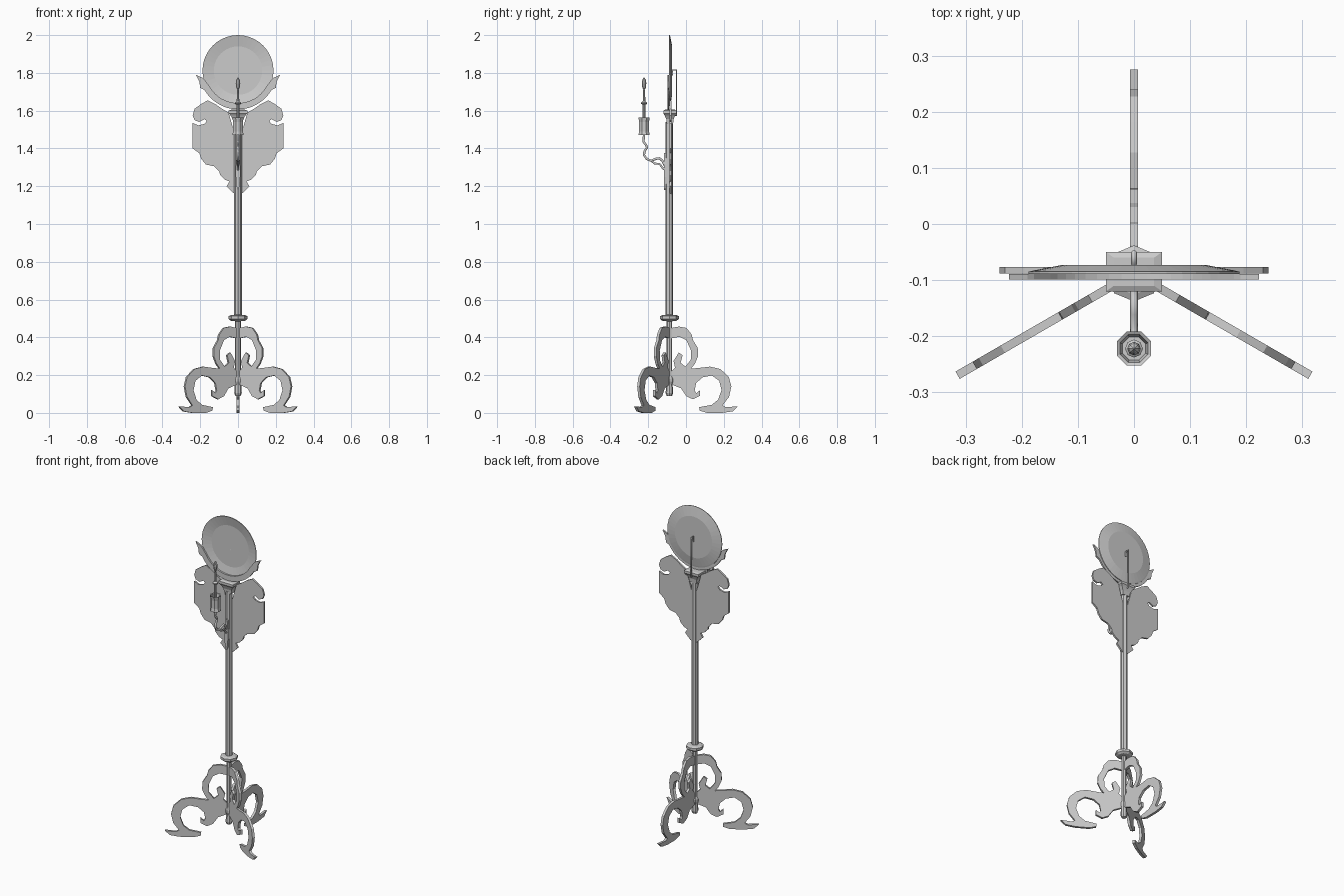
import bpy, bmesh, math
from mathutils import Matrix, Vector

POLE_Y = -0.088


def finish(name, bm):
    bmesh.ops.remove_doubles(bm, verts=bm.verts, dist=1e-5)
    bmesh.ops.recalc_face_normals(bm, faces=bm.faces)
    me = bpy.data.meshes.new(name)
    bm.to_mesh(me)
    bm.free()
    ob = bpy.data.objects.new(name, me)
    bpy.context.collection.objects.link(ob)
    return ob


def lathe(name, profile, sides, y, matrix=None, phase=0.0):
    """Revolve (radius, height) points about a vertical axis at (0, y)."""
    bm = bmesh.new()
    rings = []
    for r, z in profile:
        rings.append([bm.verts.new((r * math.cos(phase + math.tau * i / sides),
                                    r * math.sin(phase + math.tau * i / sides), z))
                      for i in range(sides)])
    for a, b in zip(rings, rings[1:]):
        for i in range(sides):
            j = (i + 1) % sides
            bm.faces.new((a[i], a[j], b[j], b[i]))
    if matrix:
        bmesh.ops.transform(bm, matrix=matrix, verts=bm.verts)
    bmesh.ops.translate(bm, vec=(0, y, 0), verts=bm.verts)
    return finish(name, bm)


def plate(name, outline, y0, y1):
    """Extrude an (x, z) outline from y0 to y1."""
    bm = bmesh.new()
    f = bm.faces.new([bm.verts.new((x, y0, z)) for x, z in outline])
    ext = bmesh.ops.extrude_face_region(bm, geom=[f], use_keep_orig=True)
    verts = [v for v in ext["geom"] if isinstance(v, bmesh.types.BMVert)]
    bmesh.ops.translate(bm, vec=(0, y1 - y0, 0), verts=verts)
    return finish(name, bm)


def rod(name, points, radius, res=1):
    """Round bar along (y, z) points in the x = 0 plane."""
    cu = bpy.data.curves.new(name, 'CURVE')
    cu.dimensions = '3D'
    cu.bevel_depth = radius
    cu.bevel_resolution = res
    cu.use_fill_caps = True
    sp = cu.splines.new('POLY')
    sp.points.add(len(points) - 1)
    for p, (y, z) in zip(sp.points, points):
        p.co = (0, y, z, 1)
    ob = bpy.data.objects.new(name, cu)
    bpy.context.collection.objects.link(ob)
    return ob


def mirrored(half):
    return half + [(-x, z) for x, z in reversed(half) if x > 1e-6]


# Pole with collar and bottom finial
lathe("pole", [(0, .088), (.014, .09), (.02, .105), (.017, .15), (.022, .165), (.022, .18),
               (.015, .195), (.015, .49), (.02, .50), (.02, 1.54), (0, 1.54)], 8, POLE_Y)
lathe("pole_collar", [(.015, .485), (.038, .488), (.05, .497), (.05, .512), (.038, .518),
                      (.015, .52)], 8, POLE_Y)

# Rectangular capital
q = math.sqrt(2)
lathe("capital", [(0, 1.53), (.024 * q, 1.53), (.028 * q, 1.555), (.04 * q, 1.575),
                  (.05 * q, 1.585), (.05 * q, 1.60), (.036 * q, 1.605), (0, 1.605)],
      4, POLE_Y + .003, Matrix.Diagonal((1, .7, 1, 1)), math.pi / 4)

# Three scroll legs cut from flat plate
leg = [(.012, .45), (.05, .457), (.09, .45), (.118, .415), (.125, .385), (.15, .345), (.152, .30),
       (.135, .26), (.115, .235), (.15, .237), (.215, .245), (.27, .232), (.315, .19),
       (.328, .14), (.316, .085), (.282, .04), (.30, .03), (.363, .035), (.335, .008),
       (.28, 0), (.20, 0), (.16, .012), (.158, .03), (.225, .043), (.258, .07), (.276, .12),
       (.264, .17), (.225, .198), (.175, .188), (.142, .158), (.134, .12), (.142, .104),
       (.162, .12), (.162, .09), (.125, .072), (.09, .088), (.062, .13), (.012, .15),
       (.012, .22), (.03, .24), (.022, .275), (.05, .32), (.07, .305), (.06, .265),
       (.085, .245), (.113, .28), (.115, .33), (.09, .385), (.055, .403), (.012, .395)]
for i, side in enumerate(("back", "left", "right")):
    ob = plate(f"{side}_leg", leg, -.0075, .0075)
    ob.data.transform(Matrix.Translation((0, POLE_Y, 0)) @
                      Matrix.Rotation(math.pi / 2 + i * math.tau / 3, 4, 'Z'))

# Shield-shaped back panel, notched around the pole top
shield = [(0, 1.47), (.018, 1.48), (.05, 1.59), (.085, 1.61), (.12, 1.635), (.16, 1.655),
          (.195, 1.635), (.23, 1.61), (.24, 1.575), (.23, 1.55), (.205, 1.54), (.178, 1.555),
          (.165, 1.545), (.178, 1.53), (.21, 1.522), (.24, 1.535), (.24, 1.40), (.205, 1.375),
          (.195, 1.345), (.17, 1.315), (.125, 1.305), (.10, 1.28), (.095, 1.26), (.07, 1.235),
          (.045, 1.225), (.06, 1.20), (.025, 1.165), (0, 1.15)]
plate("shield_panel", mirrored(shield), -.088, -.077)

# Dished reflector disc, thin shell facing the front
disc_c = 1.812
to_front = Matrix.Translation((0, 0, disc_c)) @ Matrix.Rotation(-math.pi / 2, 4, 'X')
lathe("reflector_disc", [(0, .012), (.128, .012), (.18, .001), (.188, -.001), (.188, .003),
                         (.18, .005), (.128, .015), (0, .015)], 40, POLE_Y, to_front)

# Crescent cradle in front of the disc rim
outer = [(.205 * math.sin(a), disc_c - .205 * math.cos(a))
         for a in [math.radians(7.5 * k) for k in range(9)]]
inner = [(.172 * math.sin(a), disc_c - .172 * math.cos(a))
         for a in [math.radians(7.5 * k) for k in range(9, -1, -1)]]
horn = [(.20, 1.72), (.205, 1.755), (.223, 1.79), (.19, 1.775), (.178, 1.765)]
plate("crescent_cradle", mirrored(outer + horn + inner[1:]), -.099, -.089)

# Rear support rod hooked to the disc centre
rod("disc_support", [(-.07, 1.575), (-.05, 1.575), (-.05, 1.815), (-.072, 1.815),
                     (-.072, 1.785)], .005)

# Candle bracket: back plate, curled arm and spur
plate("bracket_plate", mirrored([(0, 1.375), (.007, 1.365), (.012, 1.31), (.012, 1.25),
                                 (.006, 1.19), (0, 1.18)]), -.117, -.10)
CUP_Y = -.222
rod("candle_arm", [(CUP_Y, 1.48), (CUP_Y - .003, 1.435), (-.212, 1.42), (-.206, 1.405),
                   (-.220, 1.385), (-.222, 1.365), (-.208, 1.345), (-.185, 1.335),
                   (-.16, 1.345), (-.14, 1.348), (-.125, 1.335), (-.112, 1.31)], .007)
rod("arm_spur", [(-.185, 1.335), (-.165, 1.32), (-.14, 1.318), (-.122, 1.295), (-.11, 1.285)], .006)

# Candle cup, candle and flame
lathe("candle_cup", [(0, 1.475), (.033, 1.47), (.028, 1.49), (.028, 1.54), (.033, 1.565),
                     (.027, 1.562), (.022, 1.54), (0, 1.54)], 8, CUP_Y, phase=math.pi / 8)
lathe("candle", [(0, 1.54), (.007, 1.54), (.007, 1.63), (.016, 1.637), (.016, 1.643),
                 (.007, 1.65), (.005, 1.71), (0, 1.71)], 8, CUP_Y)
lathe("flame", [(0, 1.705), (.009, 1.72), (.012, 1.745), (.009, 1.765), (0, 1.778)], 8, CUP_Y)
